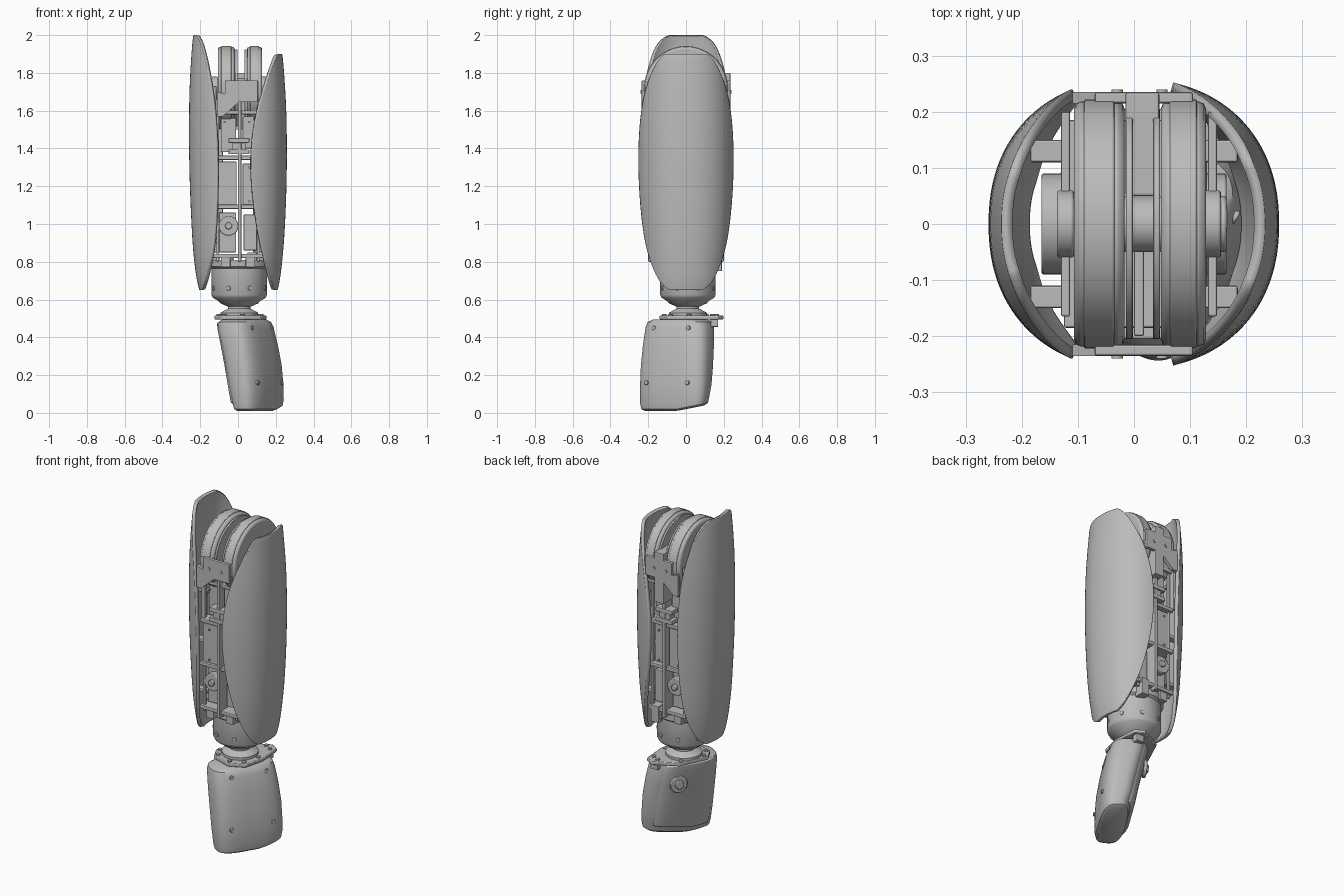
import bpy, bmesh, math
from mathutils import Vector, Matrix

if "Cube" in bpy.data.objects:
    bpy.data.objects.remove(bpy.data.objects["Cube"], do_unlink=True)

grey = bpy.data.materials.new("plain_grey")
grey.use_nodes = True
grey.diffuse_color = (0.5, 0.5, 0.5, 1)
grey.node_tree.nodes["Principled BSDF"].inputs["Base Color"].default_value = grey.diffuse_color


def finish(name, bm, smooth=True, bevel=0, recalc=True):
    """Turn a bmesh into a named, shaded object."""
    if recalc:
        bmesh.ops.recalc_face_normals(bm, faces=bm.faces[:])
    mesh = bpy.data.meshes.new(name)
    bm.to_mesh(mesh)
    bm.free()
    mesh.materials.append(grey)
    obj = bpy.data.objects.new(name, mesh)
    bpy.context.collection.objects.link(obj)
    if bevel:
        mod = obj.modifiers.new("bevel", "BEVEL")
        mod.width, mod.segments, mod.limit_method = bevel, 2, "ANGLE"
    if smooth:
        bpy.ops.object.select_all(action="DESELECT")
        obj.select_set(True)
        bpy.context.view_layer.objects.active = obj
        bpy.ops.object.shade_smooth_by_angle(angle=math.radians(35))
    return obj


def box(name, xs, ys, zs, bevel=0.004):
    """Box between pairs of limits."""
    bm = bmesh.new()
    bmesh.ops.create_cube(bm, size=1)
    for v in bm.verts:
        v.co = Vector([(lo + hi) / 2 + c * (hi - lo) for c, (lo, hi) in zip(v.co, (xs, ys, zs))])
    return finish(name, bm, False, bevel)


def disc(name, centre, direction, radius, depth, bevel=0.004, sides=48):
    """Cylinder centred on a point, with its axis along a direction."""
    bm = bmesh.new()
    turn = Vector(direction).to_track_quat("Z", "Y").to_matrix().to_4x4()
    bmesh.ops.create_cone(bm, cap_ends=True, segments=sides, radius1=radius, radius2=radius,
                          depth=depth, matrix=Matrix.Translation(centre) @ turn)
    return finish(name, bm, True, bevel)


def loft(name, rings, bevel=0):
    """Closed skin through rings of points, capped at both ends."""
    bm = bmesh.new()
    rows = [[bm.verts.new(p) for p in ring] for ring in rings]
    count = len(rows[0])
    for low, high in zip(rows, rows[1:]):
        for j in range(count):
            k = (j + 1) % count
            bm.faces.new((low[j], low[k], high[k], high[j]))
    bm.faces.new(rows[0])
    bm.faces.new(rows[-1])
    return finish(name, bm, True, bevel)


def power(value, exponent):
    return math.copysign(abs(value) ** exponent, value)


# Outer forearm shells: arcs stacked in height, trimmed by a rim distance
def shell(name, side, table, columns=24):
    bm = bmesh.new()
    rows = []
    for z, radius, rim in table:
        end = math.acos((rim / radius) ** 1.1)
        row = []
        for j in range(columns + 1):
            a = end * (2 * j / columns - 1)
            row.append(bm.verts.new((side * radius * power(math.cos(a), 0.91),
                                     radius * power(math.sin(a), 0.91), z)))
        rows.append(row)
    for low, high in zip(rows, rows[1:]):
        for j in range(columns):
            quad = [low[j], low[j + 1], high[j + 1], high[j]]
            bm.faces.new(quad if side > 0 else quad[::-1])
    obj = finish(name, bm, True, recalc=False)
    sub = obj.modifiers.new("round", "SUBSURF")
    sub.levels = sub.render_levels = 2
    thick = obj.modifiers.new("thickness", "SOLIDIFY")
    thick.thickness, thick.offset = 0.02, -1


shell("right_shell", -1, [
    (0.65, .205, .192), (0.67, .21, .182), (0.72, .222, .165), (0.85, .238, .132),
    (1.0, .247, .116), (1.3, .26, .105), (1.6, .26, .12), (1.75, .256, .145),
    (1.88, .248, .172), (1.96, .242, .197), (1.99, .238, .215), (2.0, .236, .222)])
shell("left_shell", 1, [
    (0.65, .21, .196), (0.67, .215, .186), (0.72, .225, .17), (0.85, .24, .132),
    (1.0, .25, .1), (1.2, .258, .071), (1.4, .26, .066), (1.6, .257, .1),
    (1.75, .248, .15), (1.85, .24, .188), (1.89, .236, .205), (1.9, .233, .212)])

# Elbow drums, spindle and inner discs
elbow = 1.72
for name, x, width in (("right_elbow_drum", -.062, .09), ("left_elbow_drum", .088, .08)):
    disc(name, (x, 0, elbow), (1, 0, 0), .218, width, .012, 72)
    disc(name + "_band", (x, 0, elbow), (1, 0, 0), .222, width * .6, .003, 72)
for name, x in (("right_inner_disc", -.008), ("left_inner_disc", .04)):
    disc(name, (x, 0, elbow), (1, 0, 0), .205, .012, .002, 64)
disc("elbow_spindle", (0.015, 0, elbow), (1, 0, 0), .05, .3)
box("elbow_yoke", (-.015, .045), (.05, .235), (1.5, 1.8))
for x in (-.122, .14):
    disc("elbow_hub", (x, 0, elbow), (1, 0, 0), .06, .03)
    box("elbow_side_link", (x - .008, x + .008), (-.165, .2), (1.35, 1.73))

# Elbow brackets and bolts, front and back
for side, label in ((-1, "front"), (1, "back")):
    ys = sorted((side * .215, side * .235))
    box(label + "_elbow_bracket", (-.07, .105), ys, (1.645, 1.76))
    for x in (-.03, .05):
        disc(label + "_bracket_bolt", (x, side * .236, 1.7), (0, 1, 0), .01, .008, 0, 16)
    bm = bmesh.new()
    points = [(-.11, 1.57), (-.08, 1.57), (.02, 1.66), (-.11, 1.7)]
    face = bm.faces.new([bm.verts.new((x, ys[0], z)) for x, z in points])
    grown = bmesh.ops.extrude_face_region(bm, geom=[face])["geom"]
    bmesh.ops.translate(bm, verts=[g for g in grown if isinstance(g, bmesh.types.BMVert)], vec=(0, .02, 0))
    finish(label + "_diagonal_brace", bm, False)

# Forearm frame: spine, decks and corner rails
box("spine_plate", (.0, .018), (-.2, .2), (.8, 1.66))
for z in (.82, 1.08, 1.34, 1.58):
    box("cross_deck", (-.125, .125), (-.185, .185), (z, z + .022))
for x in (-.115, .1):
    for y in (-.17, .155):
        box("corner_rail", (x, x + .015), (y, y + .015), (.8, 1.6))

# Motors, boards, pulleys and clamps, repeated on front and back
for side, label in ((-1, "front"), (1, "back")):
    def layer(near, far):
        return sorted((side * near, side * far))
    box(label + "_motor_board", (-.105, -.008), layer(.02, .17), (1.1, 1.33))
    box(label + "_control_board", (.025, .1), layer(.02, .155), (1.1, 1.32))
    box(label + "_upper_motor", (-.09, -.01), layer(.02, .15), (1.38, 1.56))
    box(label + "_upper_board", (.025, .085), layer(.02, .165), (1.4, 1.57))
    box(label + "_lower_motor", (-.1, -.01), layer(.02, .14), (.85, 1.06))
    box(label + "_lower_board", (.03, .1), layer(.02, .15), (.86, 1.05))
    disc(label + "_pulley", (-.05, side * .155, .99), (0, 1, 0), .052, .04)
    disc(label + "_pulley_hub", (-.05, side * .18, .99), (0, 1, 0), .018, .02)
    for z in (1.37, 1.43):
        box(label + "_clamp", (-.05, .06), layer(.13, .205), (z, z + .025))
    box(label + "_clamp_core", (-.03, .04), layer(.13, .195), (1.37, 1.45))
    for x in (-.09, .04):
        box(label + "_foot_block", (x, x + .05), layer(.1, .175), (.77, .83))
        for z in (1.12, 1.3, 1.54):
            disc(label + "_screw", (x + .02, side * .172, z), (0, 1, 0), .006, .01, 0, 12)

# Struts that carry the shells
for side in (-1, 1):
    for z in (.9, 1.2, 1.5):
        for y in (-.13, .13):
            box("shell_strut", sorted((side * .1, side * .185)), (y - .02, y + .02), (z, z + .02))
    disc("side_motor", (side * .13, 0, 1.2), (1, 0, 0), .09, .07)
    box("side_motor_mount", sorted((side * .08, side * .13)), (-.12, .12), (.85, 1.5))

# Wrist collar and ball joint, turned from one profile
profile = [(.01, .81), (.16, .81), (.16, .775), (.147, .765), (.147, .625), (.14, .61),
           (.11, .592), (.1, .58), (.06, .562), (.06, .552), (.1, .53), (.1, .515), (.01, .51)]
turn = [math.tau * j / 64 for j in range(64)]
loft("wrist_collar", [[(.007 + r * math.cos(a), .01 + r * math.sin(a), z) for a in turn] for r, z in profile])
for j in range(8):
    a = math.tau * (j + .5) / 8
    out = Vector((math.cos(a), math.sin(a), 0))
    disc("collar_bolt", Vector((.007, .01, .66)) + out * .147, out, .012, .008, .002, 16)
    disc("flange_boss", Vector((.007, .01, .8)) + out * .135, (0, 0, 1), .02, .05, .003, 20)
box("collar_cable_guide", (.05, .1), (.13, .19), (.75, .85))

# Wrist plate with mounting bolts
outline = [(-.125, -.03), (-.09, -.1), (.03, -.14), (.12, -.1), (.15, .02), (.14, .17), (.09, .2), (-.05, .13)]
loft("wrist_plate", [[(x, y, z) for x, y in outline] for z in (.495, .515)], .004)
for x, y in outline:
    disc("wrist_plate_bolt", (x * .82, y * .82, .518), (0, 0, 1), .012, .01, .002, 16)
box("wrist_tab", (.07, .12), (.13, .17), (.455, .5))

# Palm: rounded sections turned about the vertical axis
across = Vector((.5, .866, 0))
outward = Vector((.866, -.5, 0))


def section(z, cx, cy, a, b, grow=1.0, shift=0.0, flat=1.0):
    ring = []
    for angle in turn:
        p = Vector((cx, cy, z)) + across * a * grow * power(math.cos(angle), .66)
        p += outward * (b * grow * flat * power(math.sin(angle), .66) + shift)
        if z < .1:
            p.z += .2 * max(0, p.y + .05)
        ring.append(p)
    return ring


sections = [(.01, .108, -.06, .17, .06), (.02, .108, -.06, .19, .075), (.05, .107, -.06, .196, .082),
            (.15, .096, -.054, .2, .093), (.25, .083, -.048, .2, .1), (.36, .062, -.04, .195, .104),
            (.45, .042, -.033, .187, .105), (.48, .036, -.031, .178, .1), (.494, .034, -.03, .15, .085)]
loft("palm", [section(*s) for s in sections])
loft("palm_pad", [section(*s, grow=.86, shift=-.04, flat=.85) for s in sections[2:8]], .008)
inner = Vector((.056, -.038, .36)) - outward * .112
mount = disc("thumb_mount", inner + across * .07, outward, .05, .02)
disc("thumb_pivot", inner + across * .07 - outward * .012, outward, .025, .02)

# Sensor ports and screws on the palm
for x, y, z in ((.0, -.165, .385), (.025, -.18, .32)):
    disc("sensor_port", (x, y, z), (-.15, -1, 0), .032, .05, .004, 32)
    disc("sensor_lens", (x, y - .025, z), (-.15, -1, 0), .018, .014, .002, 24)
for u, z, reach in ((-.13, .16, .083), (.12, .16, .083), (-.1, .45, .098), (.11, .45, .097)):
    base = Vector((.13 - .2 * z, -.067 + .075 * z, z))
    disc("palm_screw", base + across * u + outward * reach, outward, .012, .012, .002, 16)
